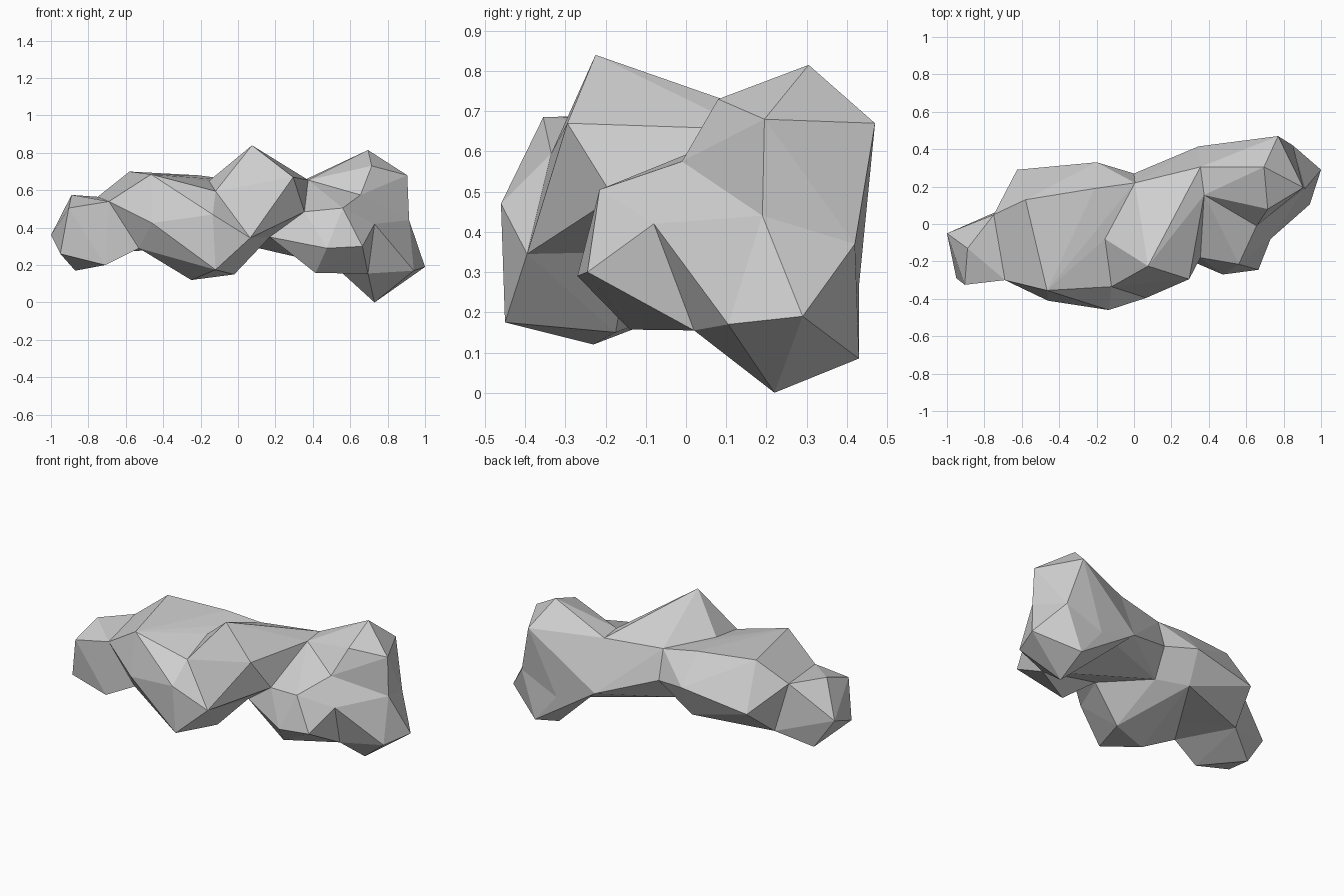
import bpy
import bmesh

default_cube = bpy.data.objects.get("Cube")
if default_cube:
    bpy.data.objects.remove(default_cube, do_unlink=True)

# Single stone colour
stone = bpy.data.materials.new("stone_grey")
stone.use_nodes = True
stone.diffuse_color = (0.63, 0.63, 0.63, 1)
stone.node_tree.nodes["Principled BSDF"].inputs["Base Color"].default_value = stone.diffuse_color


def faceted_lobe(name, corners):
    """Wrap a set of corner points in a flat-faced convex lobe."""
    mesh = bpy.data.meshes.new(name)
    bm = bmesh.new()
    for corner in corners:
        bm.verts.new(corner)
    bmesh.ops.convex_hull(bm, input=bm.verts[:])
    spare = [v for v in bm.verts if not v.link_faces]
    bmesh.ops.delete(bm, geom=spare, context="VERTS")
    bmesh.ops.recalc_face_normals(bm, faces=bm.faces[:])
    bm.to_mesh(mesh)
    bm.free()
    mesh.materials.append(stone)
    lobe = bpy.data.objects.new(name, mesh)
    bpy.context.collection.objects.link(lobe)
    return lobe


# Corners shared where neighbouring lobes meet
saddle_top_back = (-.75, .05, .565)
saddle_top_front = (-.69, -.3, .54)
saddle_low_front = (-.53, -.27, .29)
saddle_low_back = (-.68, .09, .265)
body_top_front = (-.465, -.355, .685)
body_low_back = (-.21, .24, .3)
shoulder_front = (-.46, -.41, .425)
belly_front = (-.12, -.45, .175)
dent_top = (-.155, -.08, .65)
dent_front = (-.12, -.335, .595)
pit_front = (.065, -.395, .345)
pit_inner = (.17, -.14, .35)
ridge_back = (.005, .22, .65)
waist_back = (0, .27, .47)
neck_top = (.375, .155, .655)
neck_top_back = (.355, .305, .655)
neck_front = (.355, -.18, .485)
neck_back = (.345, .415, .35)
neck_low = (-.04, .14, .325)
brow = (.655, -.01, .575)
cheek = (.73, -.08, .42)
jaw = (.695, .02, .155)
side_inset = (.915, .19, .44)
hip = (.85, .42, .37)
haunch = (.6, .43, .265)

saddle = [saddle_top_back, saddle_top_front, saddle_low_front, saddle_low_back]
dent = [dent_top, dent_front, pit_front]
lobe_waist = [brow, side_inset, hip, haunch, neck_back]

# Small knob on the right end
faceted_lobe("end_knob", saddle + [
    (-1, -.05, .36),
    (-.95, -.29, .26),
    (-.905, -.325, .505),
    (-.89, -.13, .575),
    (-.87, -.03, .17),
    (-.71, -.3, .2),
])

# Broad body beside the knob
faceted_lobe("main_body", saddle + dent + [
    body_top_front, body_low_back, shoulder_front,
    ridge_back, waist_back, neck_low,
    (-.58, .13, .7),
    (-.21, .19, .68),
    (-.625, .29, .43),
    (-.2, .33, .5),
])

# Bulge on the front of the body
faceted_lobe("front_bulge", dent + [
    body_top_front, shoulder_front, belly_front,
    (-.135, -.46, .47),
])

# Belly hanging under the body
faceted_lobe("belly", [
    saddle_low_front, shoulder_front, belly_front, body_low_back,
    pit_front, pit_inner, neck_low,
    (-.25, -.23, .12),
    (-.02, -.175, .15),
])

# Raised peak in the middle
faceted_lobe("middle_peak", dent + [
    ridge_back, neck_top, neck_top_back, neck_front, neck_low, pit_inner,
    (.075, -.225, .84),
    (.295, -.295, .67),
])

# Narrow bridge between the two halves
faceted_lobe("neck_bridge", [
    ridge_back, waist_back, neck_top, neck_top_back, neck_front,
    neck_back, neck_low, pit_inner, jaw, haunch,
])

# Snout bulging forward from the left half
faceted_lobe("front_snout", [
    neck_top, neck_front, pit_inner, brow, cheek, jaw,
    (.56, -.215, .505),
    (.475, -.27, .29),
    (.665, -.245, .3),
    (.415, -.14, .157),
])

# Upper half of the lobe at the left end
faceted_lobe("left_lobe_upper", lobe_waist + [
    neck_top, neck_top_back,
    (.695, .305, .815),
    (.715, .08, .73),
    (.905, .195, .68),
    (.77, .47, .67),
])

# Lower half, flaring out to the foot
faceted_lobe("left_lobe_lower", lobe_waist + [
    cheek, jaw,
    (1, .29, .19),
    (.94, .105, .17),
    (.75, .43, .085),
    (.73, .22, 0),
])
